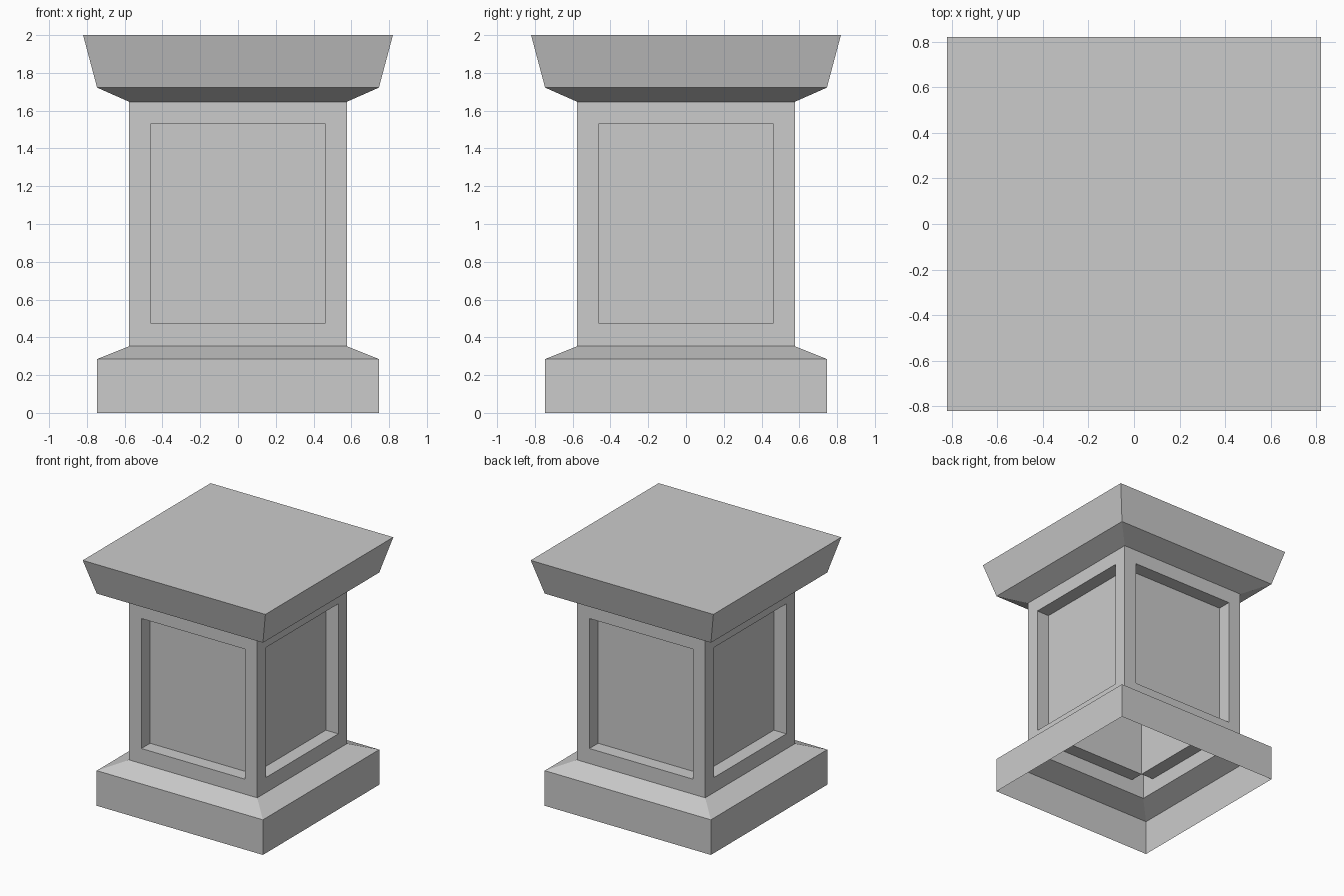
import bpy, bmesh

if "Cube" in bpy.data.objects:
    bpy.data.objects.remove(bpy.data.objects["Cube"])

# Square profile: (half width, height), from the open bottom to the top
PROFILE = [(0.746, 0.0), (0.746, 0.285), (0.576, 0.353),
           (0.576, 1.647), (0.746, 1.722), (0.82, 2.0)]
MARGIN = 0.112               # panel border width and recess depth
PANEL_Z = (0.475, 1.53)

bm = bmesh.new()

# Stack of square rings joined by side faces
rings = [[bm.verts.new((sx * h, sy * h, z))
          for sx, sy in ((-1, -1), (1, -1), (1, 1), (-1, 1))]
         for h, z in PROFILE]
shaft = []
for i, (low, high) in enumerate(zip(rings, rings[1:])):
    for k in range(4):
        n = (k + 1) % 4
        face = bm.faces.new((low[k], low[n], high[n], high[k]))
        if i == 2:
            shaft.append(face)

# Flat top; the underside stays open
bm.faces.new(rings[-1])
bm.normal_update()

# Recessed panel on each shaft side
bmesh.ops.inset_individual(bm, faces=shaft, thickness=MARGIN, use_even_offset=True)
for face in shaft:
    for v in face.verts:
        v.co.z = PANEL_Z[0] if v.co.z < 1 else PANEL_Z[1]
bm.normal_update()
for face in shaft:
    inward = -face.normal * MARGIN
    panel = bmesh.ops.extrude_discrete_faces(bm, faces=[face])["faces"][0]
    # extrude_discrete_faces leaves the cap as the returned face
    bmesh.ops.translate(bm, vec=inward, verts=panel.verts[:])

mesh = bpy.data.meshes.new("pedestal")
bm.to_mesh(mesh)
bm.free()
bpy.context.collection.objects.link(bpy.data.objects.new("pedestal", mesh))
